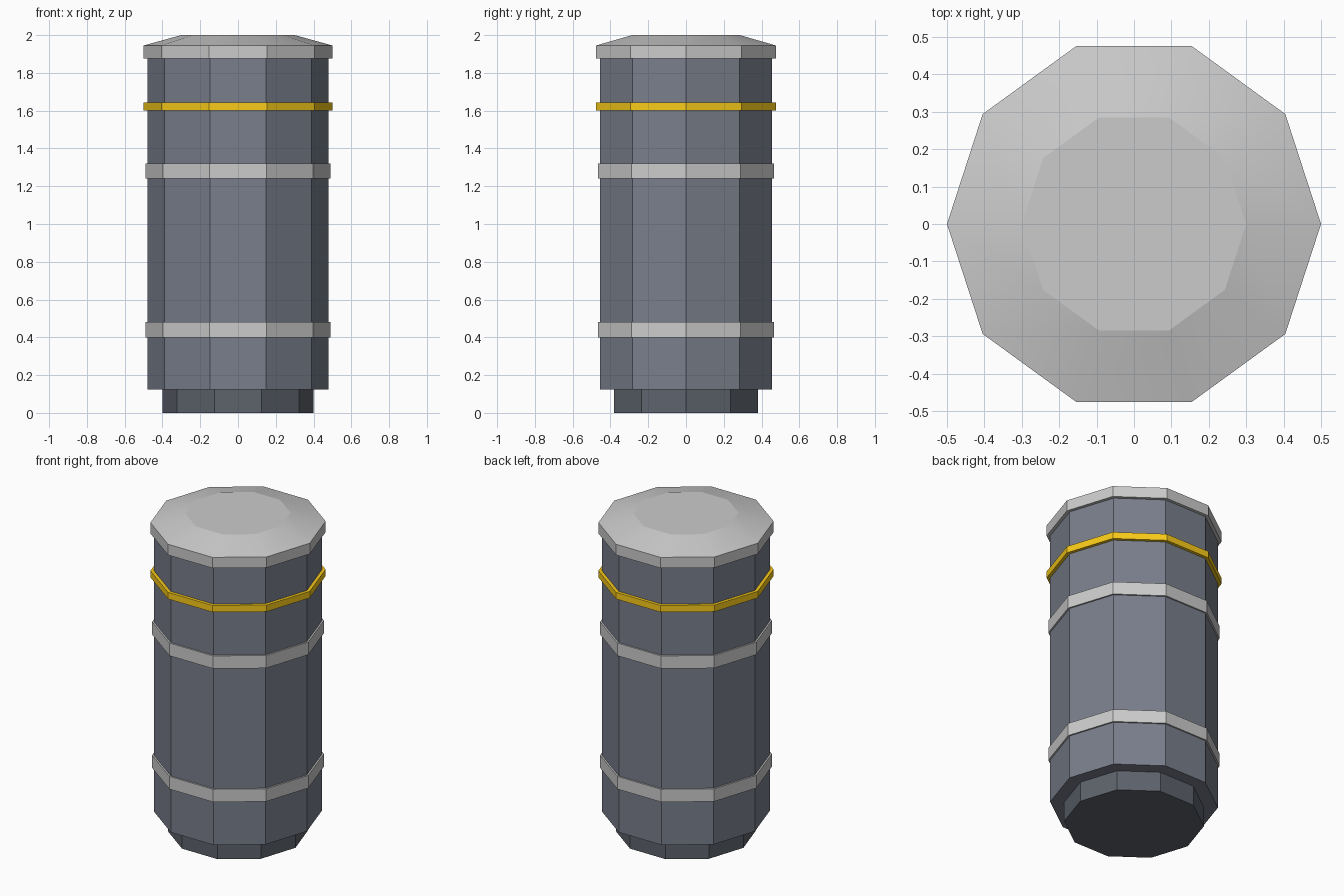
import bpy
import bmesh
from math import cos, sin, pi, radians

if "Cube" in bpy.data.objects:
    bpy.data.objects.remove(bpy.data.objects["Cube"])

SIDES = 10


def material(name, rgb):
    mat = bpy.data.materials.new(name)
    mat.diffuse_color = (*rgb, 1.0)
    mat.use_nodes = True
    mat.node_tree.nodes["Principled BSDF"].inputs["Base Color"].default_value = mat.diffuse_color
    return mat


def lathe(name, profile, mat=None, closed=False):
    """Sweep (radius, z) points, listed bottom to top, round z; cap the ends unless closed."""
    bm = bmesh.new()
    rings = [[bm.verts.new((r * cos(2 * pi * i / SIDES), r * sin(2 * pi * i / SIDES), z))
              for i in range(SIDES)] for r, z in profile]
    pairs = list(zip(rings, rings[1:]))
    if closed:
        pairs.append((rings[-1], rings[0]))
    else:
        bm.faces.new(rings[0][::-1])
        bm.faces.new(rings[-1])
    for low, high in pairs:
        for i in range(SIDES):
            j = (i + 1) % SIDES
            bm.faces.new((low[i], low[j], high[j], high[i]))
    bmesh.ops.recalc_face_normals(bm, faces=bm.faces)
    mesh = bpy.data.meshes.new(name)
    bm.to_mesh(mesh)
    bm.free()
    obj = bpy.data.objects.new(name, mesh)
    bpy.context.collection.objects.link(obj)
    if mat:
        mesh.materials.append(mat)
    return obj


def band(name, radius, z0, z1, mat=None):
    inner = 0.47
    return lathe(name, [(inner, z0), (radius, z0), (radius, z1), (inner, z1)], mat, True)


slate = material("slate", (0.19, 0.21, 0.26))
dark = material("dark_slate", (0.11, 0.125, 0.15))
yellow = material("yellow", (0.95, 0.6, 0.01))

# Recessed foot and main body
lathe("foot", [(0.40, 0.0), (0.40, 0.125)], dark)
lathe("body", [(0.48, 0.125), (0.48, 1.88)], slate)

# Metal bands and the yellow stripe
band("lower_band", 0.49, 0.40, 0.48)
band("upper_band", 0.49, 1.24, 1.32)
band("stripe", 0.50, 1.60, 1.642, yellow)

# Lid: upright rim, softly shaded slope, flat top
lid = lathe("lid", [(0.50, 1.877), (0.50, 1.945), (0.30, 2.0)])
bpy.context.view_layer.objects.active = lid
lid.select_set(True)
bpy.ops.object.shade_smooth_by_angle(angle=radians(12))
